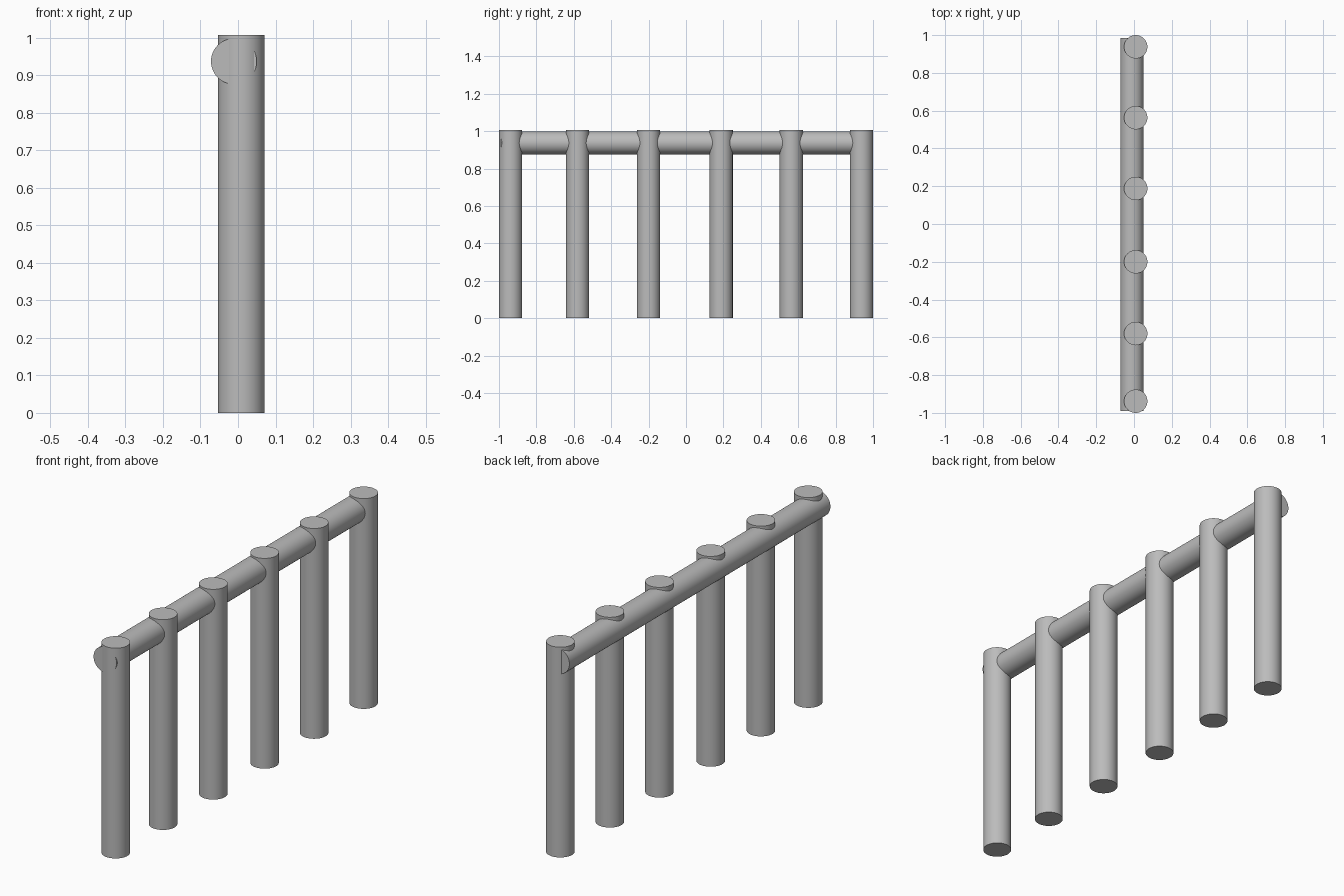
import bpy
import math

cube = bpy.data.objects.get("Cube")
if cube:
    bpy.data.objects.remove(cube, do_unlink=True)

# Single grey finish
grey = bpy.data.materials.new("plain grey")
grey.use_nodes = True
colour = (0.5, 0.5, 0.5, 1)
grey.diffuse_color = colour
grey.node_tree.nodes["Principled BSDF"].inputs["Base Color"].default_value = colour


def rod(name, radius, length, centre, tilt=0.0):
    """Round capped rod, upright unless tilted about x."""
    bpy.ops.mesh.primitive_cylinder_add(
        vertices=48, radius=radius, depth=length,
        location=centre, rotation=(tilt, 0, 0))
    ob = bpy.context.object
    ob.name = name
    ob.data.materials.append(grey)
    bpy.ops.object.shade_smooth_by_angle(angle=math.radians(30))
    return ob


# Upright posts, front to back
POST_RADIUS, POST_HEIGHT = 0.062, 1.007
for i, y in enumerate((-0.938, -0.58, -0.2, 0.188, 0.563, 0.938), 1):
    rod(f"post_{i}", POST_RADIUS, POST_HEIGHT, (0.009, y, POST_HEIGHT / 2))

# Top rail, set slightly to the right of the posts
RAIL_FRONT, RAIL_BACK = -0.99, 0.985
rod("top_rail", 0.061, RAIL_BACK - RAIL_FRONT,
    (-0.011, (RAIL_FRONT + RAIL_BACK) / 2, 0.937), math.pi / 2)
